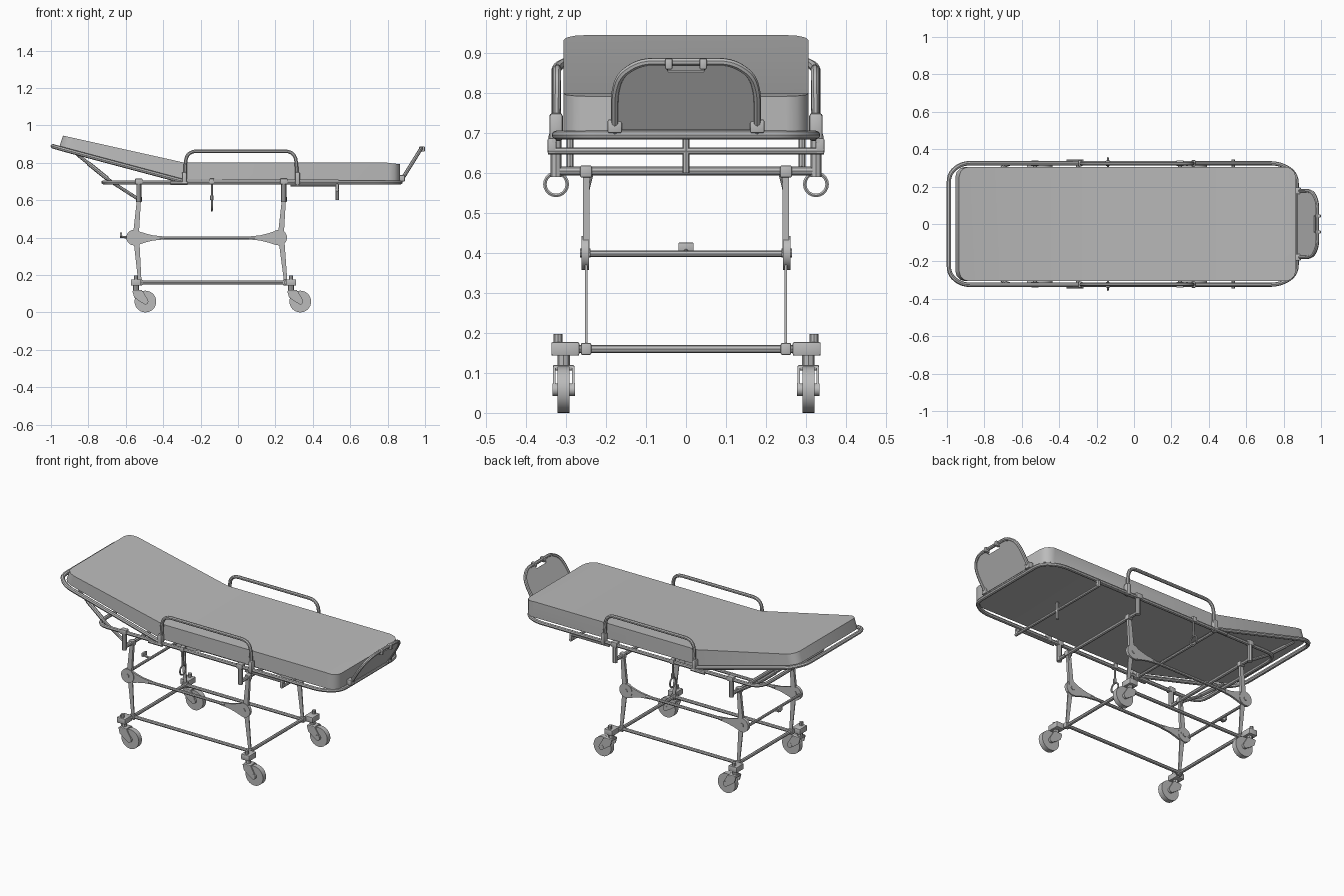
import bpy, bmesh, math
from mathutils import Vector

if "Cube" in bpy.data.objects:
    bpy.data.objects.remove(bpy.data.objects["Cube"])

grey = bpy.data.materials.new("plain grey")
grey.diffuse_color = (0.5, 0.5, 0.5, 1)
grey.use_nodes = True
grey.node_tree.nodes["Principled BSDF"].inputs["Base Color"].default_value = grey.diffuse_color


def finish(name, bm, smooth=True):
    bmesh.ops.recalc_face_normals(bm, faces=bm.faces)
    me = bpy.data.meshes.new(name)
    bm.to_mesh(me)
    bm.free()
    ob = bpy.data.objects.new(name, me)
    bpy.context.collection.objects.link(ob)
    me.materials.append(grey)
    if smooth:
        bpy.ops.object.select_all(action='DESELECT')
        ob.select_set(True)
        bpy.context.view_layer.objects.active = ob
        bpy.ops.object.shade_smooth_by_angle(angle=math.radians(35))
    return ob


def fillet(pts, rad, closed, n=5):
    """Round the corners of a polyline."""
    pts = [Vector(p) for p in pts]
    out = []
    for i, p in enumerate(pts):
        if not closed and i in (0, len(pts) - 1) or rad == 0:
            out.append(p)
            continue
        a, b = pts[i - 1] - p, pts[(i + 1) % len(pts)] - p
        r = min(rad, a.length * 0.49, b.length * 0.49)
        a, b = p + a.normalized() * r, p + b.normalized() * r
        for k in range(n + 1):
            t = k / n
            out.append(a * (1 - t) ** 2 + p * 2 * t * (1 - t) + b * t * t)
    return out


def tube(name, pts, r=0.01, rad=0.0, closed=False, res=2):
    pts = fillet(pts, rad, closed)
    cu = bpy.data.curves.new(name, 'CURVE')
    cu.dimensions = '3D'
    cu.bevel_depth, cu.bevel_resolution, cu.use_fill_caps = r, res, True
    sp = cu.splines.new('POLY')
    sp.points.add(len(pts) - 1)
    for q, p in zip(sp.points, pts):
        q.co = (*p, 1)
    sp.use_cyclic_u = closed
    ob = bpy.data.objects.new(name, cu)
    me = bpy.data.meshes.new_from_object(ob)
    bpy.data.objects.remove(ob)
    bm = bmesh.new()
    bm.from_mesh(me)
    bpy.data.meshes.remove(me)
    return finish(name, bm)


def box(name, c, size, bevel=0.004):
    bm = bmesh.new()
    bmesh.ops.create_cube(bm, size=1)
    for v in bm.verts:
        v.co = Vector(c) + Vector(v.co[i] * size[i] for i in range(3))
    if bevel:
        bmesh.ops.bevel(bm, geom=bm.edges[:], offset=bevel, segments=2, affect='EDGES', profile=0.5)
    return finish(name, bm)


def prism(name, pts, offset):
    """Extrude a planar outline by the offset, centred on the outline."""
    off = Vector(offset)
    bm = bmesh.new()
    f = bm.faces.new([bm.verts.new(Vector(p) - off / 2) for p in pts])
    g = bmesh.ops.extrude_face_region(bm, geom=[f])["geom"]
    bmesh.ops.translate(bm, vec=off, verts=[v for v in g if isinstance(v, bmesh.types.BMVert)])
    return finish(name, bm)


def disc(name, c, r, width, n=24):
    pts = [(c[0] + r * math.cos(2 * math.pi * k / n), c[1], c[2] + r * math.sin(2 * math.pi * k / n))
           for k in range(n)]
    return prism(name, pts, (0, width, 0))


# mattress: bent slab with rounded plan corners
profile = [(0.865, 0.705), (-0.3, 0.71), (-0.955, 0.885), (-0.935, 0.945),
           (-0.285, 0.80), (0.80, 0.80), (0.865, 0.792)]
bm = bmesh.new()
rings = [[bm.verts.new((x, y, z)) for x, z in profile] for y in (-0.306, 0.306)]
bm.faces.new(rings[0])
bm.faces.new(rings[1][::-1])
n = len(profile)
for i in range(n):
    j = (i + 1) % n
    bm.faces.new((rings[0][i], rings[1][i], rings[1][j], rings[0][j]))
corners = []
for ring in rings:
    corners += [bm.edges.get((ring[2], ring[3])), bm.edges.get((ring[6], ring[0]))]
bmesh.ops.recalc_face_normals(bm, faces=bm.faces)
bmesh.ops.bevel(bm, geom=corners, offset=0.055, segments=3, affect='EDGES', profile=0.5)
finish("mattress", bm)

# bed frame loop and hinged backrest frame
W = 0.325
tube("bed_frame", [(-0.72, -W, 0.695), (0.78, -W, 0.695), (0.87, -0.27, 0.695), (0.87, 0.27, 0.695),
                   (0.78, W, 0.695), (-0.72, W, 0.695)], 0.011, 0.08, True)
tube("backrest_frame", [(-0.29, -W, 0.70), (-0.92, -W, 0.868), (-0.99, -0.27, 0.888),
                        (-0.99, 0.27, 0.888), (-0.92, W, 0.868), (-0.29, W, 0.70)], 0.012, 0.06)

# cross members under the bed
tube("lift_bar", [(0.53, -0.345, 0.655), (0.53, 0.345, 0.655)], 0.009)
tube("lift_bar_post", [(0.53, 0, 0.60), (0.53, 0, 0.70)], 0.009)
tube("hinge_bar", [(-0.30, -W, 0.697), (-0.30, W, 0.697)], 0.009)

LEGS = ((-0.53, -0.555, -0.525, 1), (0.245, 0.22, 0.255, -1))
for top, piv, foot, d in LEGS:
    tube("upper_crossbar", [(top, -0.33, 0.605), (top, 0.33, 0.605)], 0.011)
    tube("base_crossbar", [(foot, -0.28, 0.16), (foot, 0.28, 0.16)], 0.01)
tube("pedal_bar", [(-0.585, -0.255, 0.398), (-0.585, 0.255, 0.398)], 0.008)
tube("pedal_arm", [(-0.585, 0, 0.40), (-0.63, 0, 0.405)], 0.006)
box("pedal", (-0.625, 0, 0.415), (0.012, 0.038, 0.022), 0.002)

for s in (-1, 1):
    for top, piv, foot, d in LEGS:
        # upper mounts and legs
        tube("frame_post", [(top, s * W, 0.59), (top, s * W, 0.70)], 0.014)
        box("post_clamp", (top, s * W, 0.70), (0.04, 0.03, 0.03))
        box("leg_socket", (top, s * 0.25, 0.604), (0.032, 0.03, 0.03))
        prism("upper_leg", [(top - 0.011, s * 0.25, 0.60), (top + 0.011, s * 0.25, 0.60),
                            (piv + 0.024, s * 0.25, 0.40), (piv - 0.008, s * 0.25, 0.40)], (0, 0.016, 0))
        prism("lower_leg", [(piv - 0.005, s * 0.25, 0.40), (piv + 0.027, s * 0.25, 0.40),
                            (foot + 0.009, s * 0.25, 0.165), (foot - 0.009, s * 0.25, 0.165)], (0, 0.006, 0))
        tube("leg_brace", [(top, s * 0.235, 0.60), (top, s * 0.252, 0.53)], 0.004)
        # teardrop pivot plate
        disc("pivot_disc", (piv, s * 0.252, 0.40), 0.042, 0.018)
        disc("pivot_bolt", (piv, s * 0.252, 0.40), 0.012, 0.026, 10)
        half = ((0.02, 0.037), (0.06, 0.024), (0.10, 0.014), (0.16, 0.008))
        prism("pivot_arm", [(piv + d * a, s * 0.252, 0.398 + h) for a, h in half] +
              [(piv + d * a, s * 0.252, 0.398 - h) for a, h in half[::-1]], (0, 0.012, 0))
        # casters
        cx = foot - 0.02 if d > 0 else foot + 0.028
        box("base_socket", (foot, s * 0.25, 0.16), (0.03, 0.026, 0.03))
        box("caster_block", (cx, s * 0.302, 0.16), (0.055, 0.07, 0.034))
        tube("caster_cap", [(cx, s * 0.32, 0.165), (cx, s * 0.32, 0.197)], 0.011)
        tube("caster_stem", [(cx, s * 0.306, 0.11), (cx, s * 0.306, 0.15)], 0.016)
        box("fork_crown", (cx + 0.008, s * 0.306, 0.113), (0.05, 0.054, 0.014))
        for e in (-1, 1):
            y = s * 0.306 + e * 0.024
            prism("fork_cheek", [(cx - 0.02, y, 0.115), (cx + 0.035, y, 0.115), (cx + 0.065, y, 0.065),
                                 (cx + 0.05, y, 0.047), (cx + 0.03, y, 0.052), (cx - 0.01, y, 0.08)],
                  (0, 0.006, 0))
        disc("wheel", (cx + 0.05, s * 0.306, 0.058), 0.058, 0.03, 32)
        disc("wheel_hub", (cx + 0.05, s * 0.306, 0.058), 0.016, 0.056, 12)

    # long side rods
    tube("pivot_rod", [(-0.42, s * 0.252, 0.398), (0.09, s * 0.252, 0.398)], 0.009)
    tube("base_side_rod", [(-0.525, s * 0.25, 0.16), (0.255, s * 0.25, 0.16)], 0.01)

    # backrest strut
    tube("backrest_strut", [(-0.86, s * 0.29, 0.845), (-0.68, s * 0.29, 0.70), (-0.54, s * 0.29, 0.61)], 0.009)
    tube("strut_sleeve", [(-0.80, s * 0.29, 0.797), (-0.70, s * 0.29, 0.716)], 0.012)

    # side guard with its brackets
    tube("side_guard", [(-0.285, s * 0.325, 0.69), (-0.278, s * 0.322, 0.862),
                        (0.308, s * 0.322, 0.862), (0.318, s * 0.325, 0.69)], 0.01, 0.06)
    for x in (-0.287, 0.318):
        box("guard_bracket", (x, s * 0.325, 0.715), (0.026, 0.034, 0.07), 0.008)
    tube("guard_hinge_rod", [(-0.36, s * 0.335, 0.69), (-0.27, s * 0.335, 0.69)], 0.01)
    tube("guard_slide_rod", [(0.28, s * 0.33, 0.68), (0.54, s * 0.33, 0.68)], 0.006)
    box("lift_bar_end", (0.53, s * 0.335, 0.668), (0.016, 0.022, 0.04))

    # hanging strap ring
    box("ring_clamp", (-0.14, s * W, 0.70), (0.026, 0.028, 0.03))
    tube("ring_strap", [(-0.14, s * W, 0.70), (-0.14, s * W, 0.60)], 0.005)
    tube("strap_ring", [(-0.14, s * W + 0.028 * math.cos(k * math.pi / 10),
                         0.572 + 0.028 * math.sin(k * math.pi / 10)) for k in range(20)], 0.005, 0, True, 1)
    tube("ring_buckle", [(-0.14, s * W, 0.60), (-0.14, s * W, 0.625)], 0.009)


# tilted footboard
def tilt(y, z):
    return (0.87 + (z - 0.70) * 0.62, y, z)


tube("footboard_hoop", [tilt(y, z) for y, z in ((-0.178, 0.70), (-0.178, 0.80), (-0.165, 0.845), (-0.115, 0.878),
     (0.115, 0.878), (0.165, 0.845), (0.178, 0.80), (0.178, 0.70))], 0.01, 0.035)
prism("footboard_panel", [tilt(y, z) for y, z in ((-0.175, 0.71), (-0.175, 0.80), (-0.16, 0.842), (-0.112, 0.876),
      (-0.05, 0.876), (-0.045, 0.855), (0.045, 0.855), (0.05, 0.876), (0.112, 0.876), (0.16, 0.842),
      (0.175, 0.80), (0.175, 0.71))], (0.006, 0, -0.004))
for s in (-1, 1):
    box("footboard_socket", (0.877, s * 0.178, 0.717), (0.03, 0.036, 0.034))
    box("grip_clamp", (0.984, s * 0.043, 0.873), (0.03, 0.018, 0.028))
